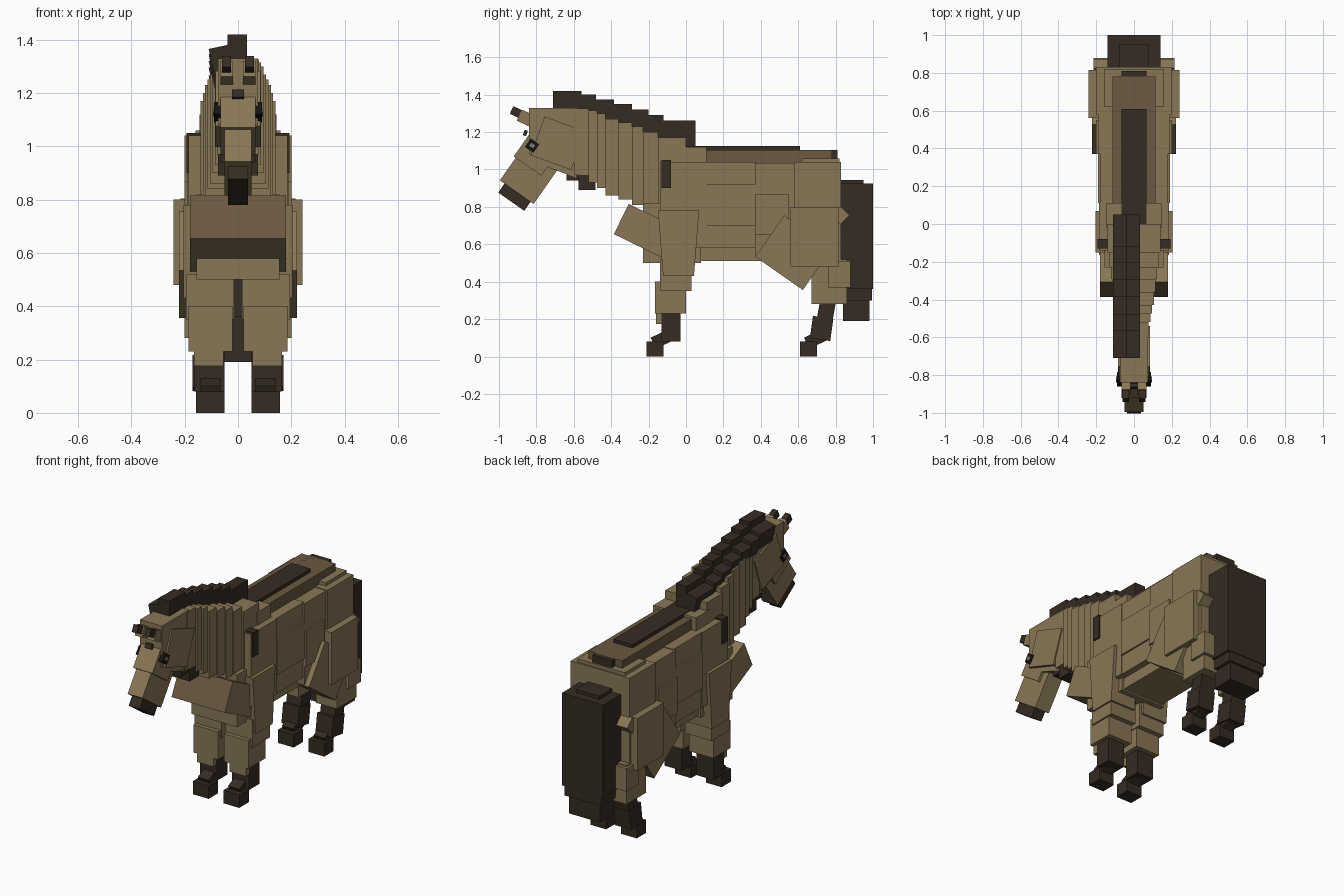
import bpy, math
from mathutils import Matrix, Vector


def material(name, rgb):
    m = bpy.data.materials.new(name)
    m.diffuse_color = (*rgb, 1)
    return m


TAN = material("tan coat", (0.25, 0.185, 0.093))
BROWN = material("brown coat", (0.145, 0.1, 0.052))
DARK = material("dark hair", (0.036, 0.025, 0.016))
BLACK = material("black eye", (0.008, 0.007, 0.006))
GREY = material("grey eye", (0.2, 0.19, 0.16))


def box(name, mat, x, y, z, pitch=0, roll=0, taper=1, front=None):
    """Box from (min, max) spans, turned about its centre; taper narrows the bottom depth."""
    c = Vector([(s[0] + s[1]) / 2 for s in (x, y, z)])
    h = [(s[1] - s[0]) / 2 for s in (x, y, z)]
    rot = Matrix.Rotation(math.radians(pitch), 3, 'X') @ Matrix.Rotation(math.radians(roll), 3, 'Y')
    verts = [c + rot @ Vector((i * h[0], j * h[1] * (taper if k < 0 else 1), k * h[2]))
             for i in (-1, 1) for j in (-1, 1) for k in (-1, 1)]
    faces = [(0, 1, 3, 2), (4, 6, 7, 5), (0, 4, 5, 1), (2, 3, 7, 6), (0, 2, 6, 4), (1, 5, 7, 3)]
    me = bpy.data.meshes.new(name)
    me.from_pydata(verts, [], faces)
    me.materials.append(mat)
    if front:
        me.materials.append(front)
        me.polygons[2].material_index = 1
    ob = bpy.data.objects.new(name, me)
    bpy.context.collection.objects.link(ob)
    return ob


def mid(name, mat, half, y, z, **k):
    return box(name, mat, (-half, half), y, z, **k)


def pair(name, mat, x, y, z, **k):
    box(name + "_right", mat, x, y, z, **k)
    k["roll"] = -k.get("roll", 0)
    box(name + "_left", mat, (-x[1], -x[0]), y, z, **k)


# Head
mid("skull", TAN, 0.075, (-0.84, -0.58), (1.08, 1.33))
mid("cheeks", TAN, 0.085, (-0.80, -0.57), (1.03, 1.25), pitch=-20)
mid("jaw", TAN, 0.065, (-0.72, -0.56), (0.98, 1.12), pitch=-20)
mid("snout", TAN, 0.05, (-0.923, -0.703), (0.85, 1.17), pitch=-35)
mid("snout_base", TAN, 0.065, (-0.88, -0.70), (1.00, 1.20), pitch=-35)
mid("muzzle", DARK, 0.037, (-0.995, -0.825), (0.82, 0.905), pitch=-35)
mid("forehead_mark", DARK, 0.022, (-0.868, -0.85), (1.18, 1.21), pitch=-20)
pair("ear", TAN, (0.018, 0.066), (-0.895, -0.81), (1.24, 1.305), pitch=-25)
pair("ear_tip", DARK, (0.026, 0.06), (-0.935, -0.885), (1.285, 1.33), pitch=-25)
pair("eye_rim", BLACK, (0.06, 0.09), (-0.85, -0.795), (1.10, 1.155), pitch=-35)
pair("eye", GREY, (0.085, 0.094), (-0.835, -0.81), (1.118, 1.138), pitch=-35)

# Neck slices growing toward the shoulders
ys = [-0.60, -0.52, -0.475, -0.43, -0.36, -0.29, -0.23, -0.15, 0.0]
tops = [1.325, 1.315, 1.30, 1.27, 1.25, 1.23, 1.20, 1.17]
lows = [0.97, 0.93, 0.90, 0.86, 0.84, 0.81, 0.79, 0.72]
for i, (top, low) in enumerate(zip(tops, lows)):
    mid(f"neck_slice_{i + 1}", TAN, 0.078 + 0.009 * i, (ys[i], ys[i + 1]), (low, top))
mid("throat_hair", DARK, 0.065, (-0.64, -0.55), (0.94, 1.0))
mid("throat_hair_lower", DARK, 0.075, (-0.575, -0.485), (0.89, 0.98))

# Mane: crest blocks with a second row leaning over the left side
my = [-0.71, -0.56, -0.48, -0.385, -0.29, -0.20, -0.12, 0.05]
mz = [1.42, 1.40, 1.375, 1.35, 1.32, 1.29, 1.262]
for i, t in enumerate(mz):
    span = (my[i], my[i + 1])
    low = 1.12 if i == 6 else t - 0.14
    box(f"mane_crest_{i + 1}", DARK, (-0.04, 0.033), span, (low, t))
    box(f"mane_fall_{i + 1}", DARK, (-0.10, -0.015), span, (t - 0.15, t - 0.045), roll=-12)

# Torso
mid("withers", TAN, 0.145, (-0.02, 0.11), (0.72, 1.12))
mid("shoulders", TAN, 0.185, (-0.14, 0.11), (0.58, 1.04))
mid("breast", TAN, 0.155, (-0.23, 0.08), (0.50, 0.82))
mid("chest", TAN, 0.18, (-0.362, -0.042), (0.575, 0.755), pitch=-26, front=BROWN)
mid("ribs", TAN, 0.18, (0.08, 0.38), (0.58, 1.04))
mid("rib_plate", TAN, 0.19, (0.11, 0.37), (0.70, 0.92))
mid("belly", TAN, 0.14, (0.05, 0.40), (0.51, 0.62))
mid("loin", TAN, 0.19, (0.37, 0.66), (0.54, 1.035))
mid("loin_plate", TAN, 0.2, (0.37, 0.55), (0.65, 0.87))
mid("rump", TAN, 0.2, (0.58, 0.83), (0.50, 1.04))
mid("rump_top", TAN, 0.16, (0.62, 0.82), (1.0, 1.06))
mid("back_ridge", BROWN, 0.115, (0.05, 0.78), (1.0, 1.105))
mid("back_stripe", DARK, 0.065, (0.0, 0.61), (1.08, 1.125))
mid("back_stripe_rear", DARK, 0.065, (0.60, 0.81), (1.04, 1.105))
pair("shoulder_stripe", DARK, (0.13, 0.194), (-0.13, -0.08), (0.90, 1.05))

# Front legs
pair("front_upper_leg", TAN, (0.03, 0.205), (-0.15, 0.07), (0.43, 0.78), taper=0.75)
pair("front_elbow", TAN, (0.015, 0.195), (-0.14, 0.03), (0.35, 0.52))
pair("front_forearm", TAN, (0.02, 0.185), (-0.165, 0.0), (0.23, 0.40))
pair("front_knee", TAN, (0.055, 0.165), (-0.16, -0.06), (0.175, 0.25))
pair("front_shin", DARK, (0.05, 0.165), (-0.13, -0.03), (0.08, 0.24))
pair("front_pastern", DARK, (0.065, 0.14), (-0.18, -0.08), (0.06, 0.125), pitch=25)
pair("front_hoof", DARK, (0.05, 0.157), (-0.212, -0.12), (0.0, 0.08))

# Hind legs
pair("flank", TAN, (0.12, 0.222), (0.42, 0.73), (0.42, 0.69), pitch=-35)
pair("thigh", TAN, (0.10, 0.242), (0.56, 0.815), (0.48, 0.80))
pair("hind_forearm", TAN, (0.06, 0.2), (0.67, 0.86), (0.28, 0.52))
pair("hind_hock", TAN, (0.07, 0.215), (0.76, 0.88), (0.37, 0.51))
pair("hip_tuft", TAN, (0.14, 0.215), (0.79, 0.86), (0.72, 0.79), pitch=45)
pair("hind_cannon", DARK, (0.065, 0.165), (0.705, 0.79), (0.16, 0.30), pitch=-10)
pair("hind_shin", DARK, (0.06, 0.17), (0.67, 0.78), (0.09, 0.21), pitch=-8)
pair("hind_pastern", DARK, (0.07, 0.145), (0.64, 0.74), (0.06, 0.125), pitch=25)
pair("hind_hoof", DARK, (0.05, 0.157), (0.61, 0.70), (0.0, 0.08))

# Tail
mid("tail_root", DARK, 0.08, (0.80, 0.95), (0.85, 0.945))
mid("tail", DARK, 0.14, (0.83, 1.0), (0.36, 0.925))
mid("tail_lower", DARK, 0.125, (0.845, 0.995), (0.30, 0.40))
mid("tail_end", DARK, 0.105, (0.84, 0.98), (0.19, 0.32))
